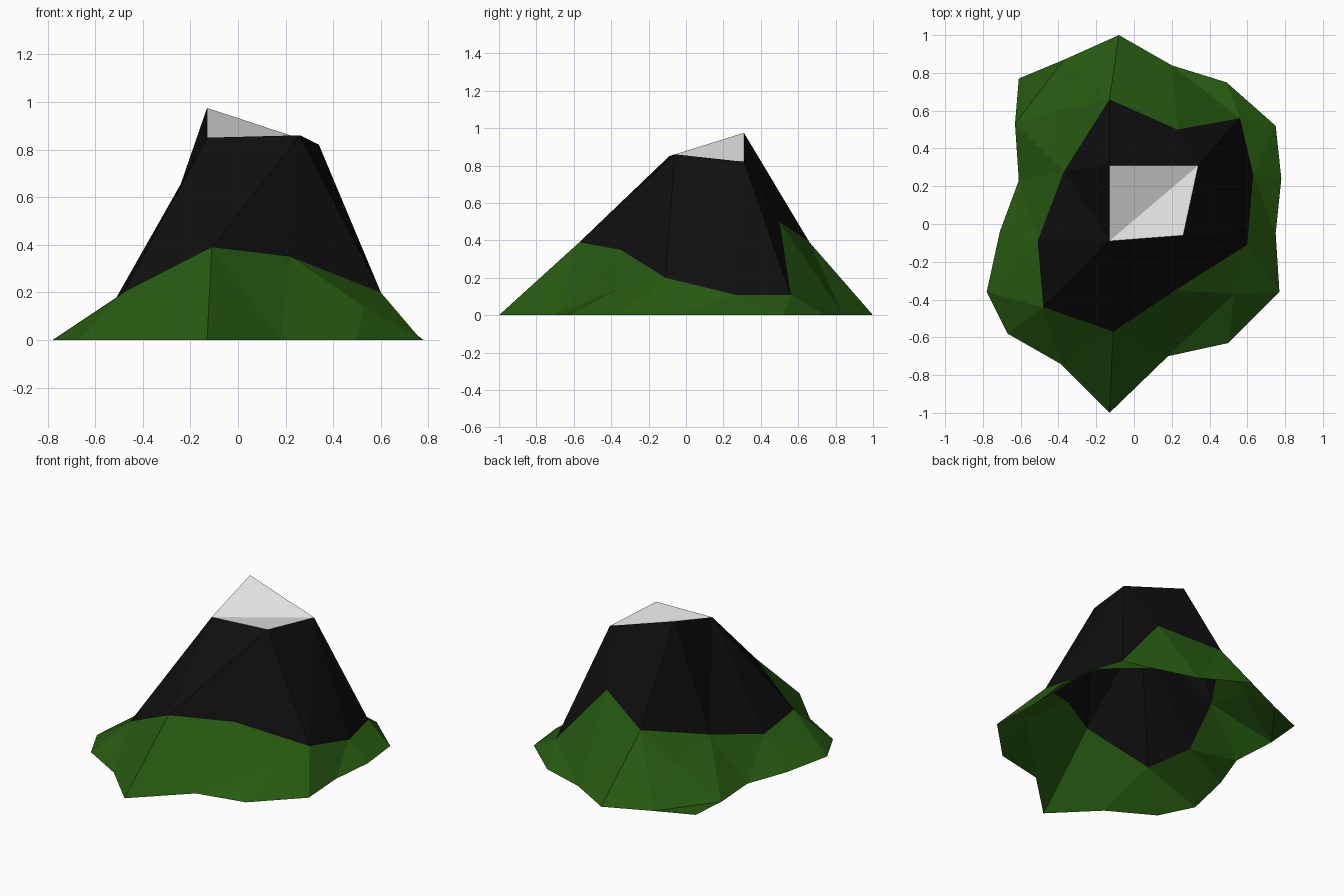
import bpy
import bmesh
from mathutils import Vector

cube = bpy.data.objects.get("Cube")
if cube:
    bpy.data.objects.remove(cube, do_unlink=True)


def material(name, colour):
    mat = bpy.data.materials.new(name)
    mat.use_nodes = True
    mat.diffuse_color = (*colour, 1)
    mat.node_tree.nodes["Principled BSDF"].inputs["Base Color"].default_value = (*colour, 1)
    return mat


def stitch(lower, upper):
    """Triangles joining two closed loops, always taking the shorter diagonal."""
    tris, i, j = [], 0, 0
    n, m = len(lower), len(upper)
    while i < n or j < m:
        a, b = lower[i % n], upper[j % m]
        a2, b2 = lower[(i + 1) % n], upper[(j + 1) % m]
        along_lower = (Vector(a2) - Vector(b)).length
        along_upper = (Vector(a) - Vector(b2)).length
        if j == m or (i < n and along_lower <= along_upper):
            tris.append((a, a2, b))
            i += 1
        else:
            tris.append((a, b2, b))
            j += 1
    return tris


def part(name, tris, mat):
    bm = bmesh.new()
    for tri in tris:
        bm.faces.new([bm.verts.new(p) for p in tri])
    bmesh.ops.remove_doubles(bm, verts=bm.verts, dist=0.001)
    mesh = bpy.data.meshes.new(name)
    bm.to_mesh(mesh)
    bm.free()
    mesh.materials.append(mat)
    obj = bpy.data.objects.new(name, mesh)
    bpy.context.collection.objects.link(obj)
    return obj


green = material("grass green", (0.02, 0.103, 0.0055))
black = material("rock black", (0.0048, 0.0048, 0.005))
white = material("snow white", (0.8, 0.8, 0.8))

# Outline on the ground, anticlockwise from the front spur
ground = [(x, y, 0) for x, y in (
    (-.13, -1), (.18, -.7), (.5, -.63), (.77, -.36), (.75, -.05), (.78, .24),
    (.75, .52), (.49, .75), (.2, .84), (-.08, 1), (-.37, .87), (-.63, .53),
    (-.61, .23), (-.71, -.04), (-.78, -.36), (-.67, -.58), (-.39, -.74))]

# Line where grass meets rock
tree_line = [
    (-.11, -.57, .39), (.22, -.35, .35), (.6, -.11, .2), (.63, .26, .11),
    (.56, .56, .11), (.23, .5, .5), (-.13, .66, .39), (-.37, .28, .28),
    (-.51, -.09, .18), (-.48, -.44, .2)]

# Rim of the summit
rim = [(.26, -.06, .86), (.34, .31, .82), (-.13, .31, .975), (-.13, -.09, .85)]

# Grass slopes, with two hollows below the tree line and a flat corner
east_hollow, back_hollow = (.53, -.37, .14), (-.36, .61, .19)
grass_top = tree_line[:2] + [east_hollow] + tree_line[2:7] + [back_hollow] + tree_line[7:]
grass = stitch(ground, grass_top)
grass.append((tree_line[1], east_hollow, tree_line[2]))
grass.append((tree_line[6], back_hollow, tree_line[7]))
grass.append((ground[10], (-.61, .77, 0), ground[11]))
part("grass_slopes", grass, green)

# Rock cone and folded snow cap
part("rock_cone", stitch(tree_line, rim), black)
part("snow_cap", [(rim[0], rim[1], rim[3]), (rim[1], rim[2], rim[3])], white)
